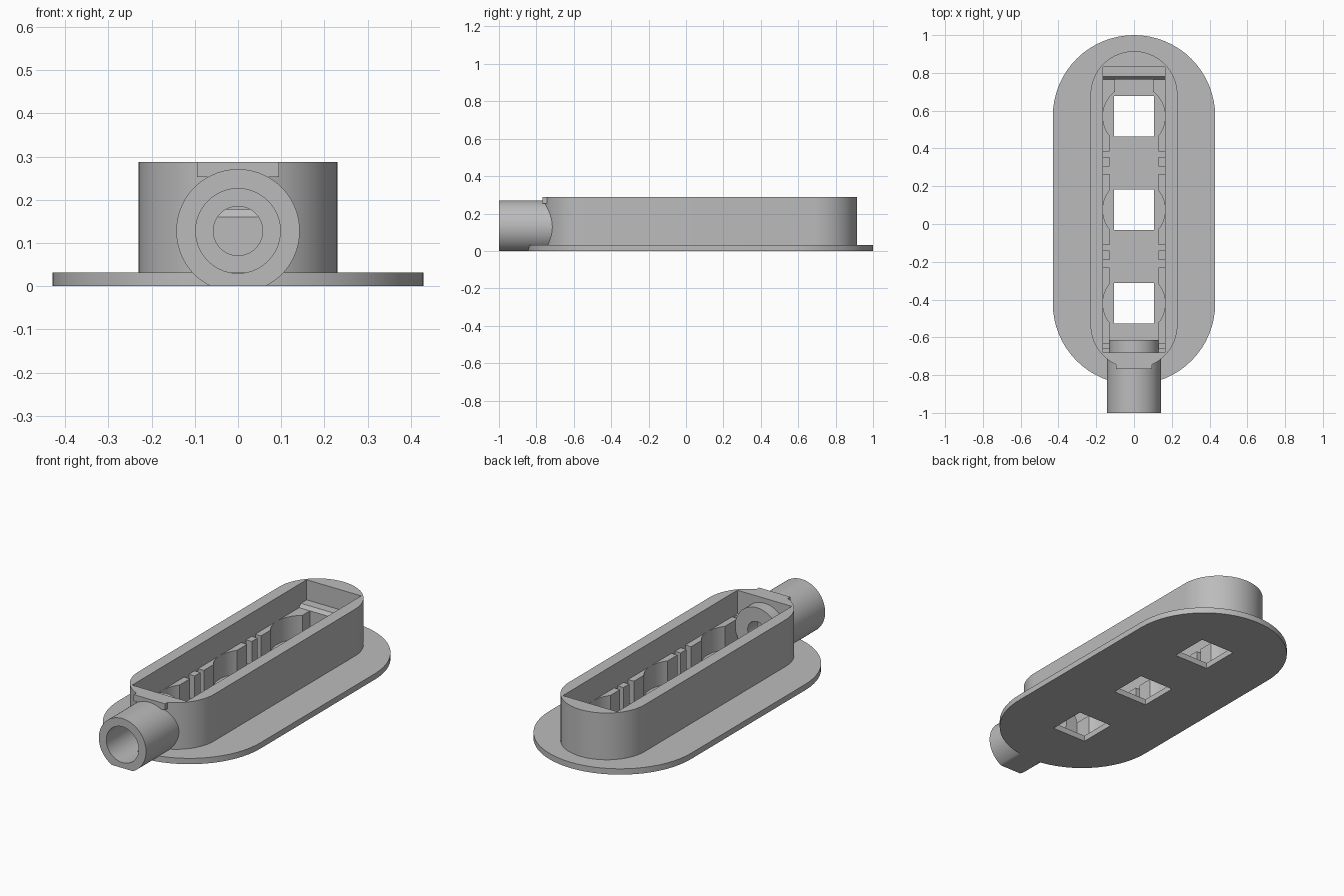
import bpy, bmesh, math
from mathutils import Vector

if "Cube" in bpy.data.objects:
    bpy.data.objects.remove(bpy.data.objects["Cube"])

grey = bpy.data.materials.new("plain grey")
grey.diffuse_color = (0.5, 0.5, 0.5, 1)
grey.use_nodes = True
grey.node_tree.nodes["Principled BSDF"].inputs["Base Color"].default_value = grey.diffuse_color

CY = 0.075                         # centre of the body along y
WELLS = (CY - 0.495, CY, CY + 0.495)
AXIS_Z = 0.128                     # height of the cable tube axis


def finish(name, bm):
    bmesh.ops.recalc_face_normals(bm, faces=bm.faces)
    me = bpy.data.meshes.new(name)
    bm.to_mesh(me)
    bm.free()
    me.materials.append(grey)
    ob = bpy.data.objects.new(name, me)
    bpy.context.collection.objects.link(ob)
    return ob


def prism(name, points, offset):
    """Extrude a closed 3D outline by an offset."""
    bm = bmesh.new()
    face = bm.faces.new([bm.verts.new(p) for p in points])
    ext = bmesh.ops.extrude_face_region(bm, geom=[face])
    bmesh.ops.translate(bm, vec=offset,
                        verts=[v for v in ext["geom"] if isinstance(v, bmesh.types.BMVert)])
    return finish(name, bm)


def box(name, x0, x1, y0, y1, z0, z1):
    return prism(name, [(x0, y0, z0), (x1, y0, z0), (x1, y1, z0), (x0, y1, z0)], (0, 0, z1 - z0))


def stadium(name, r, half, z0, z1, n=32):
    pts = []
    for sign in (1, -1):
        for i in range(n + 1):
            a = math.pi * i / n
            pts.append((sign * r * math.cos(a), CY + sign * (half - r + r * math.sin(a)), z0))
    return prism(name, pts, (0, 0, z1 - z0))


def disc(name, r, y, z0, z1, n=64):
    ring = [(r * math.cos(math.tau * i / n), y + r * math.sin(math.tau * i / n), z0) for i in range(n)]
    return prism(name, ring, (0, 0, z1 - z0))


def lathe_y(name, profile, n=64):
    """Revolve closed (y, radius) points about the tube axis, cut flat at z = 0."""
    bm = bmesh.new()
    rings = []
    for i in range(n):
        a = math.tau * (i + 0.5) / n
        rings.append([bm.verts.new((r * math.cos(a), y, AXIS_Z + r * math.sin(a))) for y, r in profile])
    m = len(profile)
    for i in range(n):
        p, q = rings[i], rings[(i + 1) % n]
        for j in range(m):
            bm.faces.new((p[j], p[(j + 1) % m], q[(j + 1) % m], q[j]))
    cut = bmesh.ops.bisect_plane(bm, geom=bm.verts[:] + bm.edges[:] + bm.faces[:],
                                 plane_co=(0, 0, 0), plane_no=(0, 0, 1), clear_inner=True)
    edges = [e for e in cut["geom_cut"] if isinstance(e, bmesh.types.BMEdge)]
    bmesh.ops.holes_fill(bm, edges=edges, sides=0)
    return finish(name, bm)


def boolean(ob, cutters, operation="DIFFERENCE"):
    bpy.context.view_layer.objects.active = ob
    for c in cutters:
        mod = ob.modifiers.new("cut", "BOOLEAN")
        mod.operation, mod.solver, mod.object = operation, "EXACT", c
        bpy.ops.object.modifier_apply(modifier=mod.name)
    for c in cutters:
        bpy.data.objects.remove(c)


# Flange with three square openings
flange = stadium("base_flange", 0.43, 0.925, 0, 0.032)
boolean(flange, [box("opening", -0.105, 0.105, y - 0.107, y + 0.107, -0.1, 0.1) for y in WELLS])

# Housing with the flat block above the tube
housing = stadium("housing", 0.23, 0.84, 0.032, 0.288)
boolean(housing, [box("front_block", -0.095, 0.095, -0.767, -0.71, 0.253, 0.288)], "UNION")

# Upper cavity with the chamfered ledge at the back
side = [(-0.68, 0.16), (0.765, 0.16), (0.78, 0.178), (0.83, 0.178), (0.83, 0.4), (-0.68, 0.4)]
cutters = [prism("cavity", [(-0.165, y, z) for y, z in side], (0.33, 0, 0))]

# Lower channel, round wells and the slots between side ribs
cutters += [box("channel", -0.13, 0.13, -0.68, 0.57, 0, 0.2),
            box("rear_channel", -0.1, 0.1, 0.5, 0.765, 0, 0.162),
            box("front_slot", -0.165, 0.165, -0.66, -0.635, 0, 0.2)]
cutters += [disc("well", 0.165, y, 0, 0.2) for y in WELLS]
for mid in (0.325, -0.17):
    for y0, y1 in ((0.03, 0.06), (-0.06, -0.02)):
        cutters.append(box("rib_slot", -0.165, 0.165, mid + y0, mid + y1, 0, 0.2))

# Passage for the tube through the front wall
cutters.append(lathe_y("passage", [(-1.1, 0.0001), (-1.1, 0.1), (-0.7, 0.1),
                                   (-0.7, 0.06), (-0.6, 0.06), (-0.6, 0.0001)]))
boolean(housing, cutters)

# Cable tube with a stepped bore and an inner collar
tube = lathe_y("cable_tube", [(-1, 0.098), (-1, 0.143), (-0.7, 0.143), (-0.7, 0.133),
                              (-0.615, 0.133), (-0.615, 0.057), (-0.7, 0.057), (-0.7, 0.098)])

# Smooth the round walls, keep the edges sharp
for ob in (flange, housing, tube):
    bpy.ops.object.select_all(action="DESELECT")
    ob.select_set(True)
    bpy.context.view_layer.objects.active = ob
    bpy.ops.object.shade_smooth_by_angle(angle=math.radians(30))
